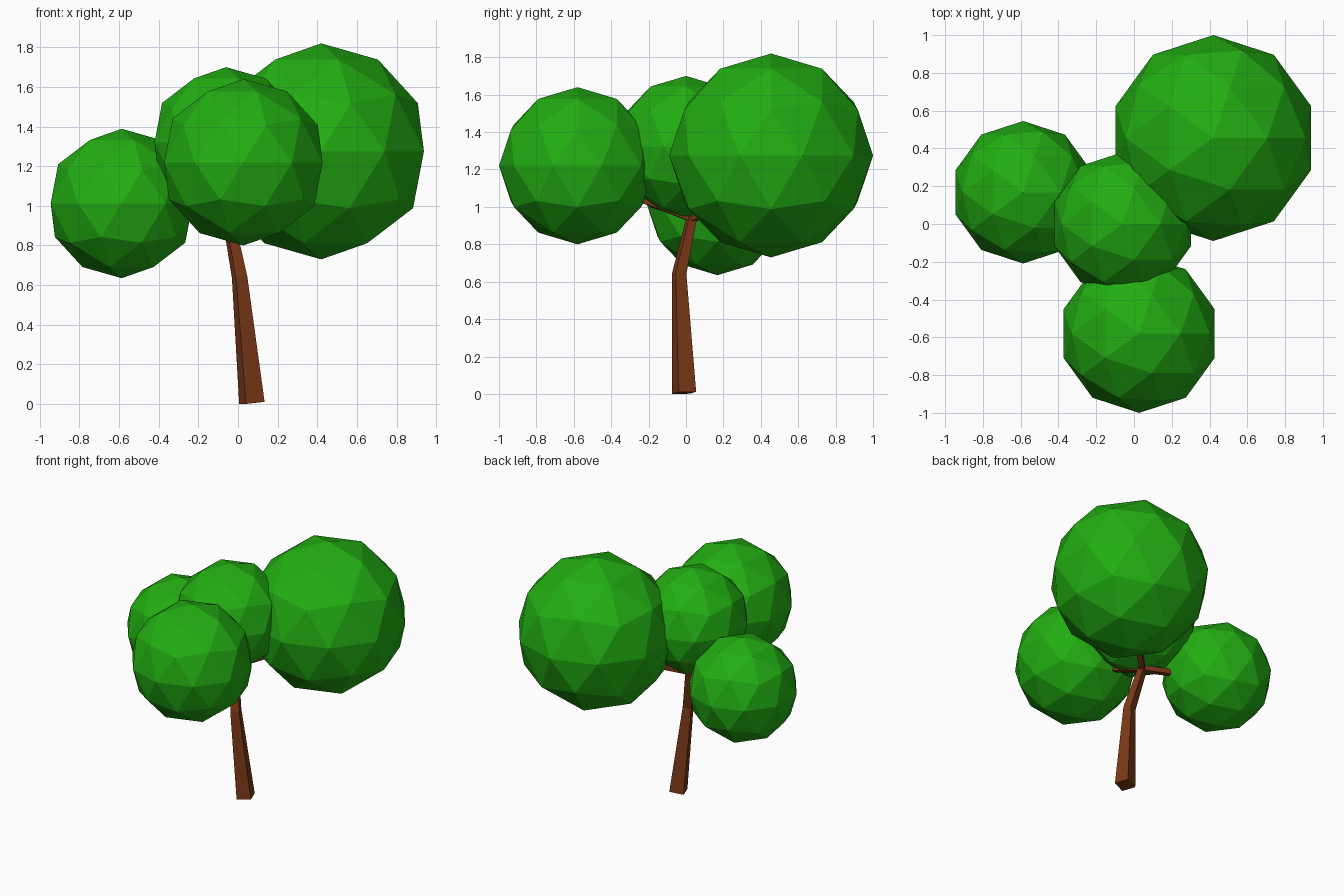
import bpy, bmesh, math
from mathutils import Vector

if "Cube" in bpy.data.objects:
    bpy.data.objects.remove(bpy.data.objects["Cube"])


def material(name, rgb):
    m = bpy.data.materials.new(name)
    m.diffuse_color = (*rgb, 1.0)
    m.use_nodes = True
    m.node_tree.nodes["Principled BSDF"].inputs["Base Color"].default_value = m.diffuse_color
    return m


GREEN = material("leaf_green", (0.016, 0.42, 0.006))
BROWN = material("bark_brown", (0.2, 0.04, 0.008))


def foliage(name, centre, radius):
    bpy.ops.mesh.primitive_ico_sphere_add(subdivisions=2, radius=radius, location=centre)
    ob = bpy.context.object
    ob.name = name
    ob.data.materials.append(GREEN)


def limb(name, points, radii, ref):
    """Four-sided tapering limb along a path; ref points to one corner."""
    pts = [Vector(p) for p in points]
    bm = bmesh.new()
    rings = []
    for i, (p, r) in enumerate(zip(pts, radii)):
        t = (pts[min(i + 1, len(pts) - 1)] - pts[max(i - 1, 0)]).normalized()
        u = Vector(ref)
        u = (u - t * u.dot(t)).normalized()
        v = t.cross(u)
        rings.append([bm.verts.new(p + r * (u * math.cos(a) + v * math.sin(a)))
                      for a in (k * math.pi / 2 for k in range(4))])
    for a, b in zip(rings, rings[1:]):
        for k in range(4):
            n = (k + 1) % 4
            bm.faces.new((a[k], a[n], b[n], b[k]))
    bm.faces.new(rings[0][::-1])
    bm.faces.new(rings[-1])
    bmesh.ops.recalc_face_normals(bm, faces=bm.faces[:])
    me = bpy.data.meshes.new(name)
    bm.to_mesh(me)
    bm.free()
    me.materials.append(BROWN)
    bpy.context.collection.objects.link(bpy.data.objects.new(name, me))


# Foliage balls
foliage("foliage_back", (0.42, 0.455, 1.275), 0.545)
foliage("foliage_front", (0.027, -0.58, 1.22), 0.42)
foliage("foliage_left", (-0.587, 0.168, 1.012), 0.377)
foliage("foliage_middle", (-0.06, 0.0, 1.32), 0.38)

# Bent trunk, continuing up into the middle ball
fork = Vector((-0.05, 0.03, 0.94))
limb("trunk", [(0.07, -0.01, 0.006), (0.008, -0.037, 0.64), fork, (-0.06, 0.0, 1.15)],
     [0.071, 0.043, 0.032, 0.025], (0.065, -0.03, 0))

# Side branches from the fork into each outer ball
tips = {"branch_back": (0.24, 0.29, 1.04),
        "branch_front": (0.0, -0.38, 1.095),
        "branch_left": (-0.42, 0.13, 0.975)}
for name, tip in tips.items():
    d = Vector(tip) - fork
    side = d.cross(Vector((0, 0, 1))).normalized()
    limb(name, [fork, tip], [0.028, 0.022], side + Vector((0, 0, 1)))
